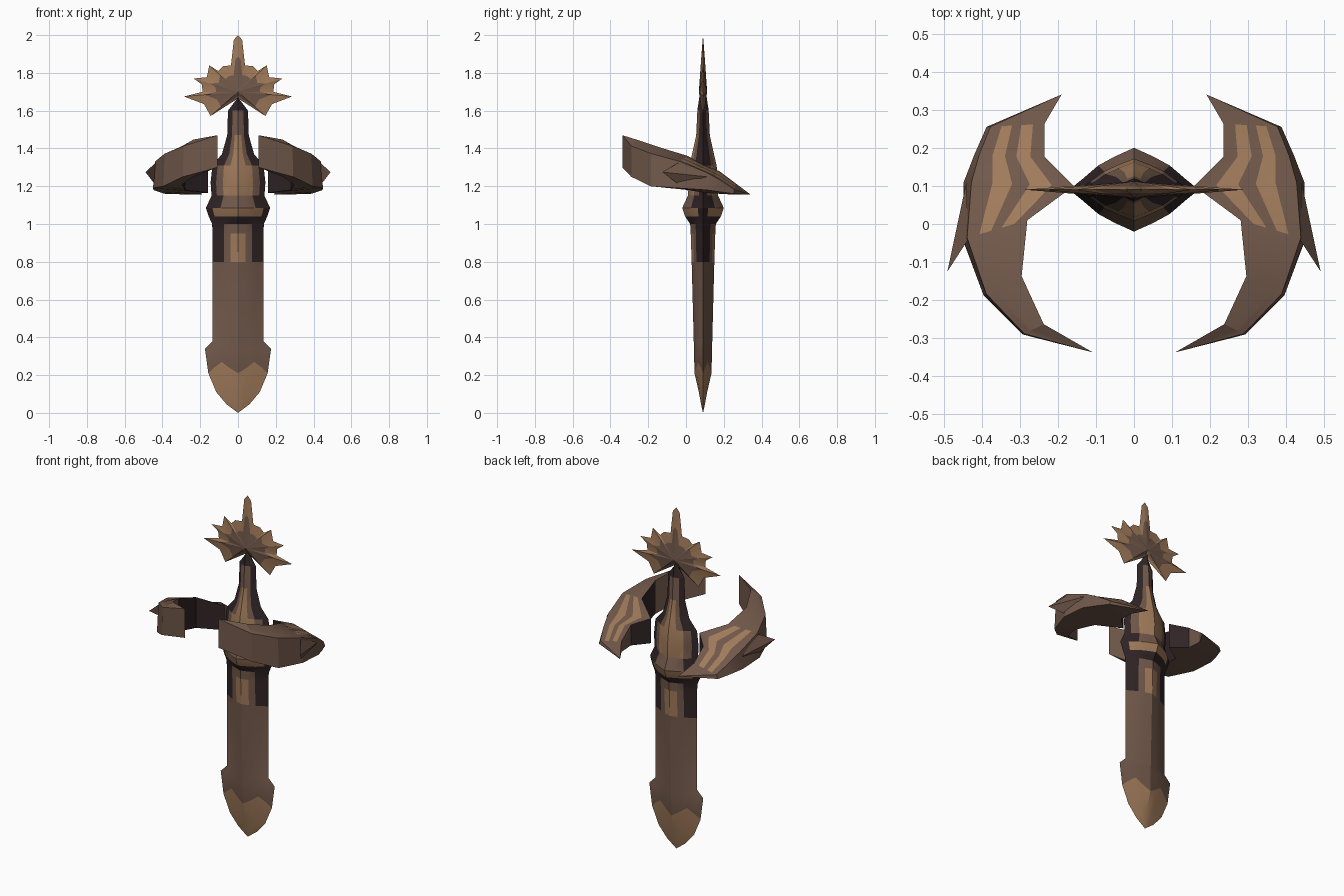
import bpy
import bmesh
import math

cube = bpy.data.objects.get("Cube")
if cube:
    bpy.data.objects.remove(cube, do_unlink=True)

MID_Y = 0.09  # depth of the blade's centre plane


def make_material(name, rgb):
    linear = [(c / 255) ** 2.2 for c in rgb] + [1]
    mat = bpy.data.materials.new(name)
    mat.use_nodes = True
    mat.diffuse_color = linear
    bsdf = next(n for n in mat.node_tree.nodes if n.type == "BSDF_PRINCIPLED")
    bsdf.inputs["Base Color"].default_value = linear
    bsdf.inputs["Roughness"].default_value = 0.8
    return mat


MATERIALS = [
    make_material("brown", (112, 88, 75)),
    make_material("tan", (158, 121, 90)),
    make_material("dark_brown", (51, 40, 42)),
]
BROWN, TAN, DARK = range(3)
CODES = {"b": BROWN, "t": TAN, "d": DARK}


def skin(name, rings, colour):
    """Join matching rings of points with quads; colour(ring, side) picks a material."""
    bm = bmesh.new()
    loops = [[bm.verts.new(p) for p in ring] for ring in rings]
    count = len(loops[0])
    for i in range(len(loops) - 1):
        for j in range(count):
            k = (j + 1) % count
            face = bm.faces.new((loops[i][j], loops[i][k], loops[i + 1][k], loops[i + 1][j]))
            face.material_index = colour(i, j)
    bmesh.ops.remove_doubles(bm, verts=bm.verts, dist=0.0005)
    bmesh.ops.recalc_face_normals(bm, faces=bm.faces)
    mesh = bpy.data.meshes.new(name)
    bm.to_mesh(mesh)
    bm.free()
    for mat in MATERIALS:
        mesh.materials.append(mat)
    obj = bpy.data.objects.new(name, mesh)
    bpy.context.collection.objects.link(obj)
    bpy.ops.object.select_all(action="DESELECT")
    obj.select_set(True)
    bpy.context.view_layer.objects.active = obj
    bpy.ops.object.shade_smooth_by_angle(angle=math.radians(22))
    return obj


# Blade, collar and neck: height, half width, half depth, colours above (centre to edge)
SECTION = [(1, 0), (0.8, 0.25), (0.55, 0.58), (0.3, 0.79), (0, 1)]
WAVE = [-0.03, 0, 0.03, 0, -0.03]
WAVE_HEIGHT = 0.24
STATIONS = [
    (0.0, 0, 0, "tttt"),
    (0.045, 0.06, 0.01, "tttt"),
    (0.11, 0.115, 0.022, "tttt"),
    (WAVE_HEIGHT, 0.157, 0.045, "bbbb"),
    (0.34, 0.175, 0.048, "bbbb"),
    (0.38, 0.135, 0.049, "bbbb"),
    (0.8, 0.135, 0.06, "tbdd"),
    (0.95, 0.135, 0.065, "bbdd"),
    (1.0, 0.137, 0.068, "dddd"),
    (1.04, 0.155, 0.095, "tttd"),
    (1.085, 0.17, 0.11, "bbdd"),
    (1.15, 0.14, 0.08, "ttbd"),
    (1.22, 0.145, 0.082, "ttbd"),
    (1.31, 0.135, 0.072, "tbdd"),
    (1.37, 0.085, 0.058, "tbdd"),
    (1.47, 0.057, 0.036, "bbdd"),
    (1.6, 0.053, 0.03, "dddd"),
    (1.67, 0, 0.02, "dddd"),
]


def body_ring(z, w, d):
    ring = []
    for j in range(16):
        k = min(j % 8, 8 - j % 8)
        cx, cy = SECTION[k]
        sx = -1 if 4 < j < 12 else 1
        sy = -1 if j > 8 else 1
        lift = WAVE[k] if z == WAVE_HEIGHT else 0
        ring.append((sx * cx * w, MID_Y + sy * cy * d, z + lift))
    return ring


def body_colour(i, j):
    m = j % 8
    return CODES[STATIONS[i][3][3 - m if m < 4 else m - 4]]


skin("blade_and_neck", [body_ring(*s[:3]) for s in STATIONS], body_colour)

# Spiked fan on top of the neck: half outline, top to bottom
FAN = [
    (0, 2.0), (0.022, 1.975), (0.037, 1.84), (0.08, 1.835), (0.105, 1.81),
    (0.152, 1.84), (0.165, 1.777), (0.235, 1.77), (0.192, 1.74), (0.187, 1.7),
    (0.287, 1.675), (0.18, 1.635), (0.145, 1.572), (0, 1.665),
]
outline = FAN + [(-x, z) for x, z in reversed(FAN[1:-1])]
HUB = 1.7


def fan_ring(scale, depth):
    return [(x * scale, MID_Y + depth, HUB + (z - HUB) * scale) for x, z in outline]


fan_rings = [fan_ring(0, -0.022), fan_ring(0.62, -0.009), fan_ring(1, 0),
             fan_ring(0.62, 0.009), fan_ring(0, 0.022)]
skin("spiked_fan", fan_rings, lambda i, j: TAN if i in (1, 2) else BROWN)

# Crescent guards, front tip to back tip:
# inner edge x y z, outer edge x y z, bottom heights outer and inner
GUARD = [
    (0.108, -0.337, 1.47, 0.108, -0.337, 1.47, 1.3, 1.3),
    (0.237, -0.263, 1.447, 0.292, -0.29, 1.41, 1.25, 1.25),
    (0.295, -0.137, 1.405, 0.395, -0.187, 1.37, 1.2, 1.21),
    (0.28, 0.01, 1.36, 0.45, -0.04, 1.33, 1.19, 1.18),
    (0.158, 0.1, 1.31, 0.447, 0.11, 1.27, 1.18, 1.165),
    (0.235, 0.176, 1.28, 0.42, 0.18, 1.23, 1.17, 1.16),
    (0.235, 0.263, 1.215, 0.387, 0.255, 1.18, 1.16, 1.155),
    (0.19, 0.34, 1.157, 0.19, 0.34, 1.157, 1.155, 1.155),
]
BANDS = [0, 0.2, 0.4, 0.56, 0.74, 0.93]  # strips across the top face


def guard_ring(ix, iy, iz, ox, oy, oz, bottom_out, bottom_in, side):
    ring = [(ix + (ox - ix) * t, iy + (oy - iy) * t, iz + (oz - iz) * t) for t in BANDS]
    ring += [(ox, oy, bottom_out), (ix, iy, bottom_in)]
    return [(side * x, y, z) for x, y, z in ring]


def guard_colour(i, j):
    if j in (1, 3) and 3 <= i <= 5:
        return TAN  # painted stripes
    if j == 7 and 2 <= i <= 4:
        return DARK  # inner wall beside the neck
    return BROWN


BARB_BASE = [(0.44, 0.11, 1.25), (0.435, -0.04, 1.325), (0.44, -0.04, 1.21)]
BARB_TIP = (0.49, -0.125, 1.275)

for label, side in (("left", 1), ("right", -1)):
    skin(label + "_guard", [guard_ring(*row, side) for row in GUARD], guard_colour)
    barb = [[(side * x, y, z) for x, y, z in ring] for ring in (BARB_BASE, [BARB_TIP] * 3)]
    skin(label + "_guard_barb", barb, lambda i, j: BROWN)
